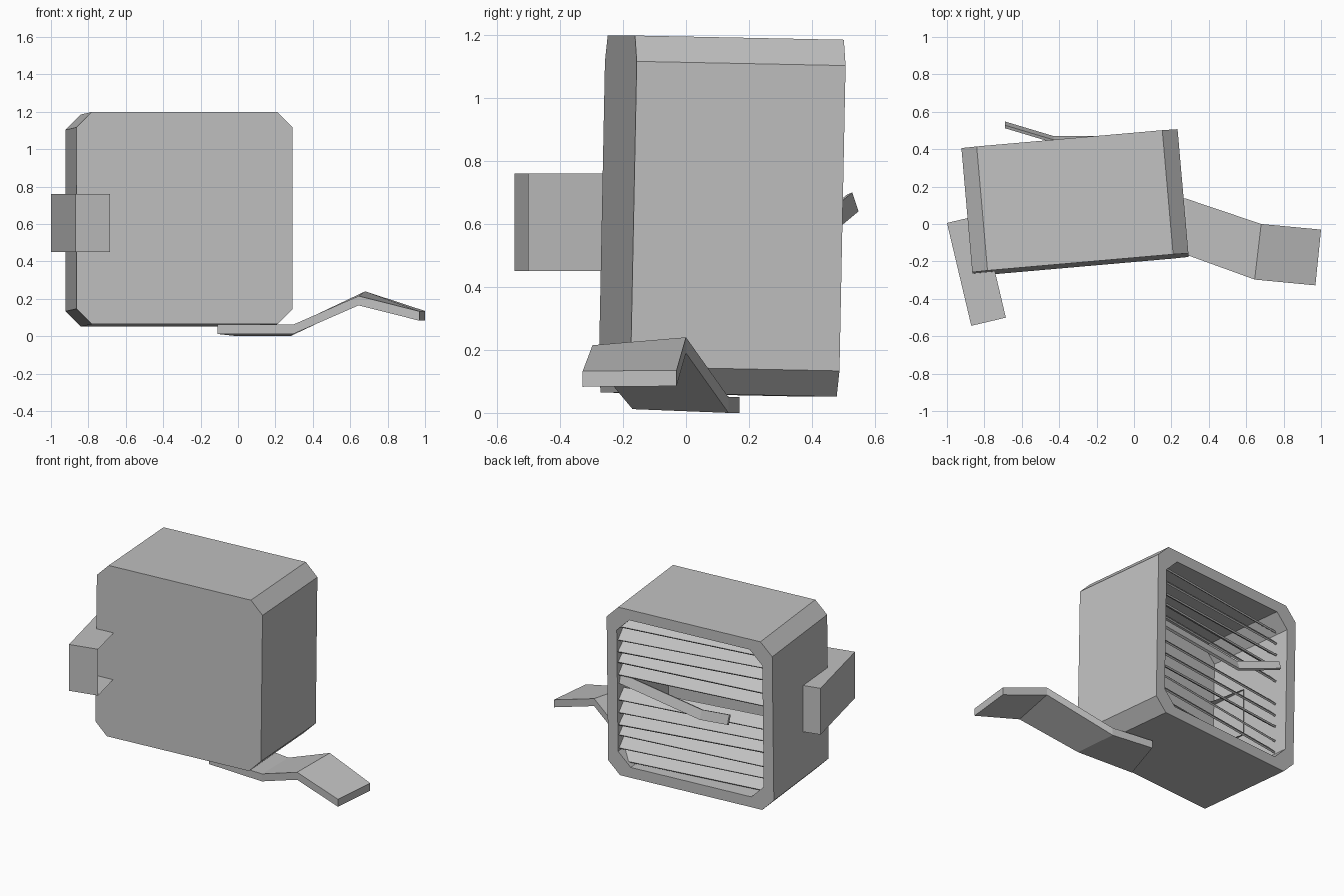
import bpy, bmesh, random
from math import radians
from mathutils import Matrix, Vector

random.seed(4)
cube = bpy.data.objects.get("Cube")
if cube:
    bpy.data.objects.remove(cube, do_unlink=True)

grey = bpy.data.materials.new("plain grey")
grey.use_nodes = True
colour = (0.53, 0.53, 0.53, 1)
grey.diffuse_color = colour
grey.node_tree.nodes["Principled BSDF"].inputs["Base Color"].default_value = colour


def finish(name, bm, matrix=Matrix(), fix_normals=True):
    """Turn a bmesh into a placed, flat shaded object."""
    if fix_normals:
        bmesh.ops.recalc_face_normals(bm, faces=bm.faces)
    mesh = bpy.data.meshes.new(name)
    bm.to_mesh(mesh)
    bm.free()
    mesh.materials.append(grey)
    obj = bpy.data.objects.new(name, mesh)
    obj.matrix_world = matrix
    bpy.context.collection.objects.link(obj)
    return obj


def bridge(bm, a, b):
    n = len(a)
    for i in range(n):
        j = (i + 1) % n
        bm.faces.new((a[i], a[j], b[j], b[i]))


def octagon(bm, w, h, cut, y):
    """Chamfered rectangle with half sizes w and h."""
    corners = [(w, h - cut), (w - cut, h), (cut - w, h), (-w, h - cut),
               (-w, cut - h), (cut - w, -h), (w - cut, -h), (w, cut - h)]
    return [bm.verts.new((x, y, z)) for x, z in corners]


def strip(name, edge_a, edge_b, thickness):
    """Bent solid strip between two edge paths."""
    bm = bmesh.new()
    t = Vector(thickness)
    rings = []
    for a, b in zip(edge_a, edge_b):
        a, b = Vector(a), Vector(b)
        rings.append([bm.verts.new(p) for p in (a, b, b + t, a + t)])
    for r, s in zip(rings, rings[1:]):
        bridge(bm, r, s)
    bm.faces.new(rings[0])
    bm.faces.new(rings[-1])
    return finish(name, bm)


# Housing: chamfered box, open at the back, slightly turned and tipped
W, D, H, RIM = 0.58, 0.333, 0.567, 0.07
place = (Matrix.Translation((-0.315, 0.115, 0.625))
         @ Matrix.Rotation(radians(5), 4, 'Z')
         @ Matrix.Rotation(radians(-1.15), 4, 'X'))
bm = bmesh.new()
loops = [octagon(bm, W, H, 0.082, -D),
         octagon(bm, W, H, 0.082, D),
         octagon(bm, W - RIM, H - RIM, 0.088, D),
         octagon(bm, W - RIM, H - RIM, 0.088, 0.05 - D)]
for a, b in zip(loops, loops[1:]):
    bridge(bm, a, b)
bm.faces.new(loops[0])
bm.faces.new(loops[-1])
finish("housing", bm, place)

# Louvre slats, with one row left out for the broken slat
COUNT, BROKEN = 12, 6
for i in range(COUNT):
    if i == BROKEN:
        continue
    bm = bmesh.new()
    bmesh.ops.create_cube(bm, size=1, matrix=Matrix.Diagonal((1.06, 0.085, 0.012, 1)))
    z = -0.45 + i * 0.9 / (COUNT - 1)
    turn = (Matrix.Translation((0, D - 0.085, z))
            @ Matrix.Rotation(radians(4), 4, 'Z')
            @ Matrix.Rotation(radians(random.uniform(-1, 1)), 4, 'Y')
            @ Matrix.Rotation(radians(-40 + random.uniform(-5, 5)), 4, 'X'))
    finish(f"louvre_slat_{i + 1}", bm, place @ turn)

# Broken slat bent out of the opening
strip("broken_slat",
      [(0.17, 0.45, 0.72), (-0.43, 0.45, 0.635), (-0.69, 0.528, 0.70)],
      [(0.17, 0.47, 0.66), (-0.43, 0.47, 0.575), (-0.69, 0.548, 0.64)],
      (0, -0.016, -0.006))

# Bent tongue under the housing
strip("bottom_tongue",
      [(-0.11, -0.15, 0.012), (0.295, -0.17, 0.012),
       (0.645, -0.297, 0.165), (0.97, -0.328, 0.083)],
      [(0, 0.17, 0), (0.28, 0.135, 0),
       (0.68, 0, 0.19), (1, -0.03, 0.085)],
      (0, 0, 0.05))

# Side bracket: thin box, open on its inner side
bm = bmesh.new()
bmesh.ops.create_cube(bm, size=1, matrix=Matrix.Diagonal((0.19, 0.565, 0.31, 1)))
inner = [f for f in bm.faces if f.normal.x > 0.9]
bmesh.ops.delete(bm, geom=inner, context='FACES_ONLY')
finish("side_bracket", bm,
       Matrix.Translation((-0.8425, -0.2475, 0.605))
       @ Matrix.Rotation(radians(13.3), 4, 'Z'), fix_normals=False)
